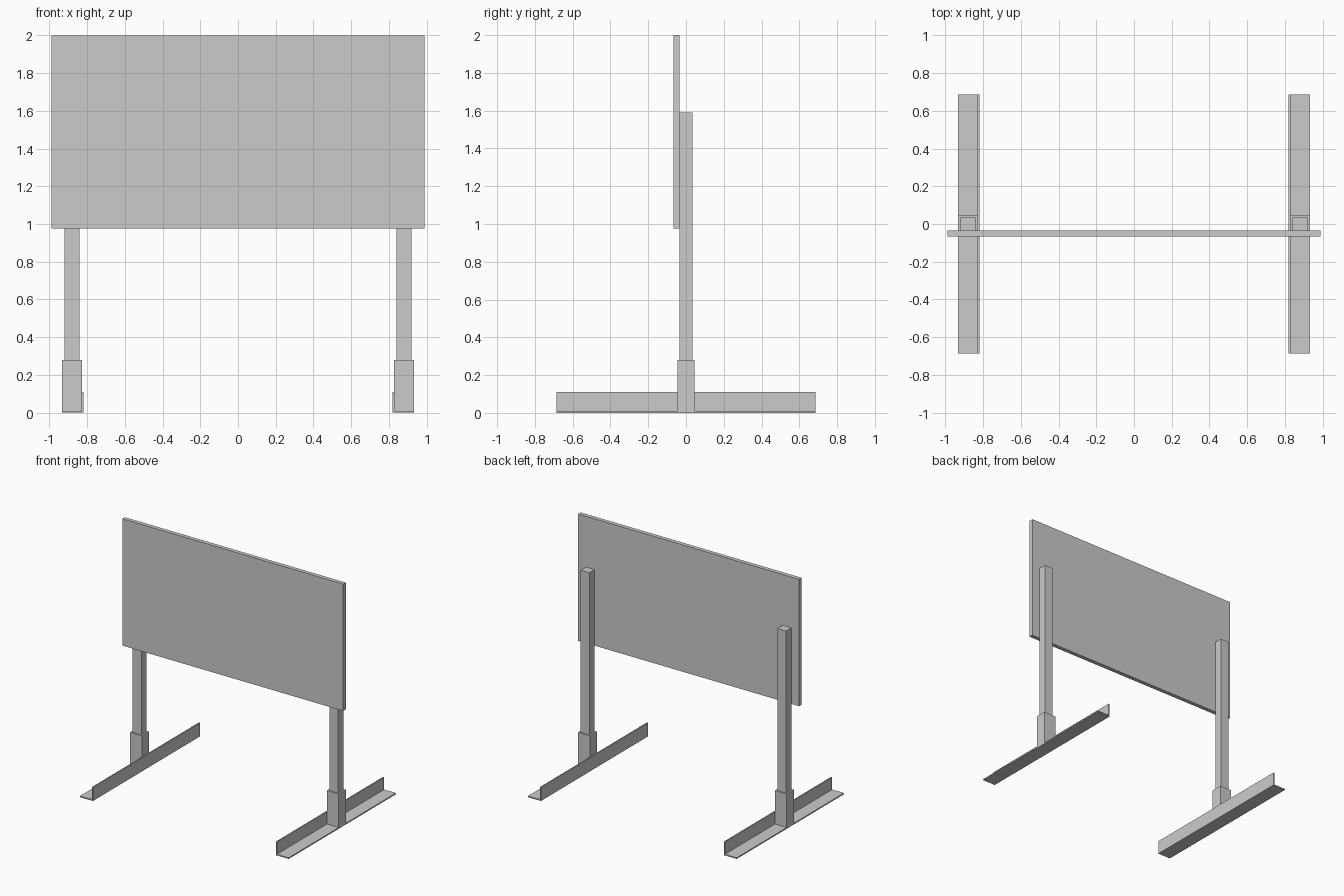
import bpy, bmesh

if "Cube" in bpy.data.objects:
    bpy.data.objects.remove(bpy.data.objects["Cube"])


def extrude_profile(name, pts, length):
    """Extrude an x/z outline along y, centred on y = 0."""
    bm = bmesh.new()
    face = bm.faces.new([bm.verts.new((x, -length / 2, z)) for x, z in pts])
    res = bmesh.ops.extrude_face_region(bm, geom=[face])
    verts = [g for g in res["geom"] if isinstance(g, bmesh.types.BMVert)]
    bmesh.ops.translate(bm, verts=verts, vec=(0, length, 0))
    bmesh.ops.recalc_face_normals(bm, faces=bm.faces)
    mesh = bpy.data.meshes.new(name)
    bm.to_mesh(mesh)
    bm.free()
    obj = bpy.data.objects.new(name, mesh)
    bpy.context.collection.objects.link(obj)
    return obj


def box(name, lo, hi):
    bpy.ops.mesh.primitive_cube_add(size=1, location=[(a + b) / 2 for a, b in zip(lo, hi)])
    obj = bpy.context.object
    obj.name = name
    obj.scale = [b - a for a, b in zip(lo, hi)]
    bpy.ops.object.transform_apply(location=True, rotation=False, scale=True)
    return obj


# Sign board mounted on the front of the posts
box("sign_panel", (-0.988, -0.067, 0.975), (0.988, -0.034, 2.0))

# Right and left supports
for side, s in (("right", 1), ("left", -1)):
    def span(a, b):
        return sorted((s * a, s * b))

    # Angle-iron foot: flat flange outward, upright flange on the inner edge
    outline = [(0.818, 0), (0.933, 0), (0.933, 0.01), (0.828, 0.01), (0.828, 0.11), (0.818, 0.11)]
    extrude_profile(side + "_foot_rail", [(s * x, z) for x, z in outline], 1.37)

    # Socket standing on the flange
    x0, x1 = span(0.826, 0.933)
    box(side + "_socket", (x0, -0.046, 0.01), (x1, 0.046, 0.28))

    # Post rising from the socket behind the panel
    x0, x1 = span(0.841, 0.918)
    box(side + "_post", (x0, -0.034, 0.01), (x1, 0.034, 1.59))
